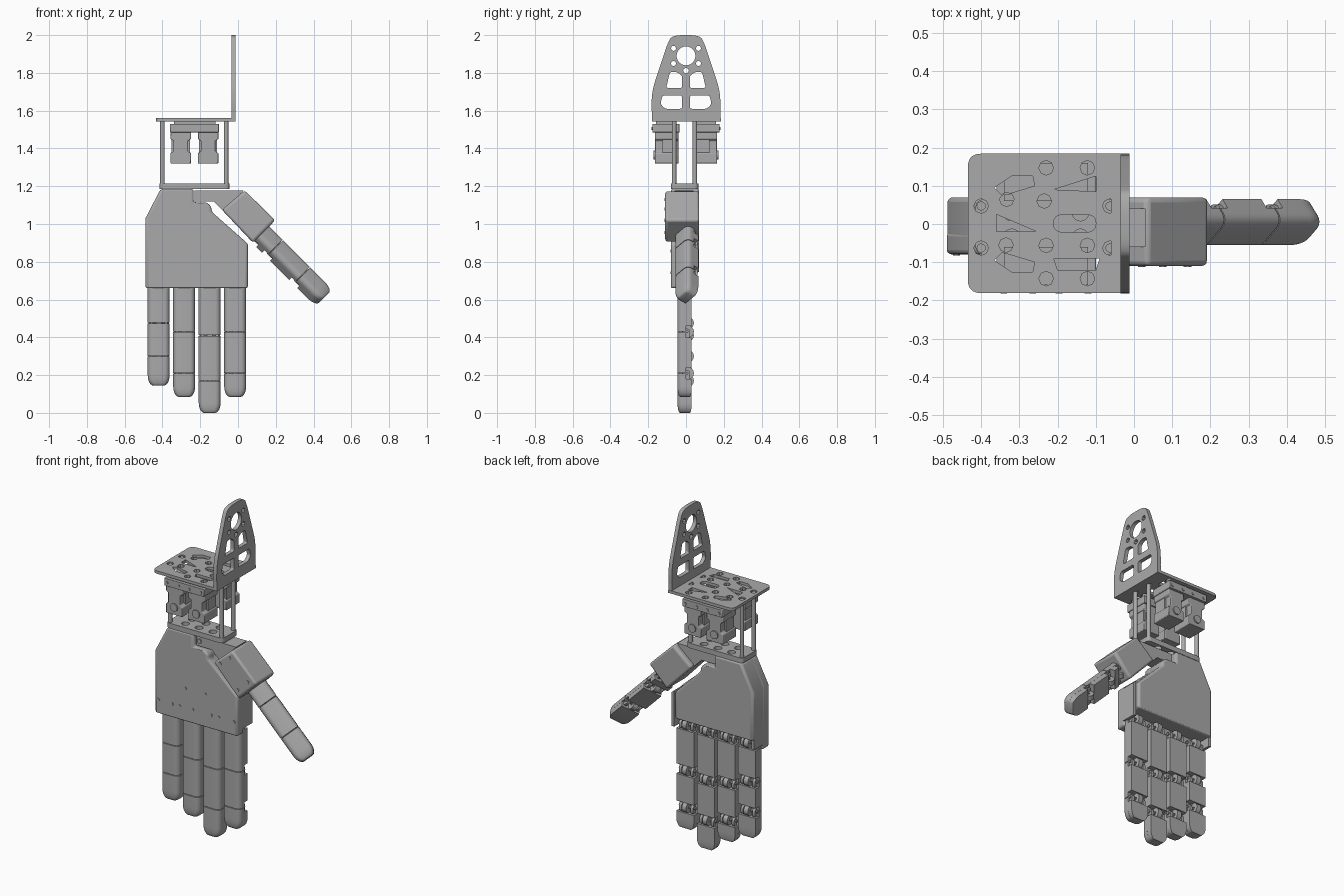
import bpy, bmesh, math
from mathutils import Matrix, Vector

old = bpy.data.objects.get("Cube")
if old:
    bpy.data.objects.remove(old, do_unlink=True)

grey = bpy.data.materials.new("plain_grey")
grey.use_nodes = True
COLOUR = (0.4, 0.4, 0.4, 1)
grey.diffuse_color = COLOUR
grey.node_tree.nodes["Principled BSDF"].inputs["Base Color"].default_value = COLOUR

# Drawing planes: sketch x, sketch y, extrusion direction
TOP = Matrix.Identity(4)
FRONT = Matrix(((1, 0, 0, 0), (0, 0, -1, 0), (0, 1, 0, 0), (0, 0, 0, 1)))
SIDE = Matrix(((0, 0, 1, 0), (1, 0, 0, 0), (0, 1, 0, 0), (0, 0, 0, 1)))


def finish(name, mesh, bevel=0.0):
    mesh.materials.clear()
    mesh.materials.append(grey)
    obj = bpy.data.objects.new(name, mesh)
    bpy.context.collection.objects.link(obj)
    if bevel:
        mod = obj.modifiers.new("bevel", "BEVEL")
        mod.width, mod.segments = bevel, 3
        mod.limit_method, mod.angle_limit = "ANGLE", math.radians(40)
    bpy.ops.object.select_all(action="DESELECT")
    bpy.context.view_layer.objects.active = obj
    obj.select_set(True)
    bpy.ops.object.shade_smooth_by_angle(angle=math.radians(32))
    return obj


def rounded(points, r, steps=5):
    """Polygon with each corner replaced by a small arc."""
    pts, out = [Vector(p) for p in points], []
    for i, p in enumerate(pts):
        a, b = pts[i - 1] - p, pts[(i + 1) % len(pts)] - p
        p0 = p + a.normalized() * min(r, a.length * 0.45)
        p1 = p + b.normalized() * min(r, b.length * 0.45)
        for k in range(steps + 1):
            t = k / steps
            out.append(p0 * (1 - t) ** 2 + p * 2 * t * (1 - t) + p1 * t ** 2)
    return out


def rect(x0, x1, y0, y1):
    return [(x0, y0), (x1, y0), (x1, y1), (x0, y1)]


def circle(x, y, r, n=16):
    return [(x + r * math.cos(i * math.tau / n), y + r * math.sin(i * math.tau / n)) for i in range(n)]


def plate(name, outline, plane, lo, hi, holes=(), bevel=0.0, place=None):
    """Extrude a flat outline, with holes, from lo to hi along the plane normal."""
    curve = bpy.data.curves.new(name, "CURVE")
    curve.dimensions, curve.fill_mode = "2D", "BOTH"
    curve.extrude = (hi - lo) / 2
    for loop in [outline, *holes]:
        spline = curve.splines.new("POLY")
        spline.points.add(len(loop) - 1)
        for point, co in zip(spline.points, loop):
            point.co = (co[0], co[1], 0, 1)
        spline.use_cyclic_u = True
    temp = bpy.data.objects.new(name + "_sketch", curve)
    mesh = bpy.data.meshes.new_from_object(temp)
    bpy.data.objects.remove(temp)
    mesh.transform((place or TOP) @ plane @ Matrix.Translation((0, 0, (lo + hi) / 2)))
    bm = bmesh.new()
    bm.from_mesh(mesh)
    bmesh.ops.remove_doubles(bm, verts=bm.verts, dist=1e-5)
    bmesh.ops.recalc_face_normals(bm, faces=bm.faces)
    bm.to_mesh(mesh)
    bm.free()
    mesh.name = name
    return finish(name, mesh, bevel)


def loft(name, section, rings, place):
    """Stack scaled copies of a cross-section; rings are (z, width, depth)."""
    bm = bmesh.new()
    loops = [[bm.verts.new((p[0] * sx, p[1] * sy, z)) for p in section] for z, sx, sy in rings]
    n = len(section)
    for a, b in zip(loops, loops[1:]):
        for i in range(n):
            bm.faces.new((a[i], a[(i + 1) % n], b[(i + 1) % n], b[i]))
    bm.faces.new(loops[0])
    bm.faces.new(loops[-1])
    bmesh.ops.recalc_face_normals(bm, faces=bm.faces)
    bm.transform(place)
    mesh = bpy.data.meshes.new(name)
    bm.to_mesh(mesh)
    bm.free()
    return finish(name, mesh)


def finger_section(half, back, front=-0.045, r=0.028):
    """Flat at the back, rounded at the front corners."""
    arc = [(math.cos(a), math.sin(a)) for a in [math.radians(15 * k) for k in range(7)]]
    right = [(half - r + r * c, front + r - r * s) for c, s in arc]
    return [(-half, back), (half, back)] + right + [(-x, y) for x, y in reversed(right)]


def finger(name, place, joints, length):
    stops = [0, *joints, length]
    gap = 0.03
    for i, (a, b) in enumerate(zip(stops, stops[1:])):
        last = i == len(stops) - 2
        if last:
            r = 0.055
            tip = [(-(b - r + r * math.sin(t)), 1 - 0.5 * (1 - math.cos(t)), 1 - 0.3 * (1 - math.cos(t)))
                   for t in [math.radians(15 * k) for k in range(7)]]
            pad_end = body_end = tip
        else:
            pad_end, body_end = [(-b + 0.002, 1, 1)], [(-b + gap, 1, 1)]
        loft(f"{name}_pad_{i}", finger_section(0.058, 0.0), [(-a - 0.002, 1, 1)] + pad_end, place)
        loft(f"{name}_back_{i}", finger_section(0.0575, 0.03), [(-a - gap, 1, 1)] + body_end, place)
        # Hinge lug between two cheeks, across the gap at the back
        plate(f"{name}_hinge_{i}", circle(0.01, -a, 0.032), SIDE, -0.014, 0.014, [circle(0.01, -a, 0.01, 8)], place=place)
        for s in (-1, 1):
            plate(f"{name}_cheek_{i}", rounded(rect(-0.02, 0.022, -a - 0.035, -a + 0.016), 0.02),
                  SIDE, s * 0.038 - 0.008, s * 0.038 + 0.008, place=place)
        plate(f"{name}_pin_{i}", circle(0.005, -a, 0.008, 8), SIDE, -0.054, 0.054, place=place)


# Four fingers: centre x, joints and tip measured down from the knuckle
KNUCKLE = 0.7
for name, x, j1, j2, tip in (("little_finger", -0.42, 0.476, 0.3, 0.145), ("ring_finger", -0.285, 0.43, 0.21, 0.085),
                             ("middle_finger", -0.15, 0.41, 0.17, 0), ("index_finger", -0.015, 0.43, 0.21, 0.085)):
    finger(name, Matrix.Translation((x, 0, KNUCKLE)), [KNUCKLE - j1, KNUCKLE - j2], KNUCKLE - tip)

# Thumb, leaning outward and rolled about its own axis
lean = Matrix.Rotation(math.radians(-45), 4, "Y") @ Matrix.Rotation(math.radians(40), 4, "Z")
finger("thumb", Matrix.Translation((0.12, 0.005, 0.945)) @ lean, [0.103, 0.307], 0.475)
plate("thumb_base", [(0.035, 1.178), (0.197, 1.02), (0.08, 0.9), (-0.085, 1.075)], FRONT, -0.07, 0.11, bevel=0.014)
for x, z in ((0.02, 1.13), (0.14, 1.02), (0.075, 0.955), (-0.04, 1.08)):
    plate("thumb_base_screw", circle(x, z, 0.01, 6), FRONT, 0.1, 0.113)
plate("thumb_bracket", [(-0.23, 1.178), (-0.23, 1.12), (-0.13, 1.12), (-0.07, 1.06), (0.03, 1.178)], FRONT, -0.04, 0.06)
plate("thumb_bracket_screw", circle(-0.21, 1.15, 0.014, 8), FRONT, 0.05, 0.066)

# Palm: front shell with a lip over the knuckles, shorter back shell
slope = [(-0.235, 1.185), (-0.235, 1.115), (-0.165, 1.115), (-0.14, 1.09), (-0.14, 1.065)]
plate("palm_front", [(-0.41, 1.185), *slope, (0.053, 0.895), (0.053, 0.66), (-0.49, 0.66), (-0.49, 1.03)],
      FRONT, 0.02, 0.08, bevel=0.016)
plate("palm_back", [(-0.41, 1.185), *slope, (0.025, 0.9), (0.025, 0.745), (-0.488, 0.745), (-0.488, 1.03)],
      FRONT, -0.07, 0.055, bevel=0.022)
plate("palm_edge", [(0.053, 0.89), (0.053, 0.69), (0.035, 0.69), (0.035, 0.905)], FRONT, -0.06, 0.04)
plate("palm_edge", [(-0.488, 1.0), (-0.488, 0.69), (-0.472, 0.69), (-0.472, 1.0)], FRONT, -0.06, 0.04)
for x in (-0.465, -0.375, -0.325, -0.24, -0.12, -0.07, 0.03):
    plate("palm_screw", circle(x, 0.742, 0.009, 6), FRONT, 0.07, 0.083)
for x in (-0.29, -0.16):
    plate("palm_screw", circle(x, 0.856, 0.009, 6), FRONT, 0.07, 0.083)

# Wrist plate and the four rods up to the mount
ROD_X, ROD_Y = (-0.4, -0.063), (-0.063, 0.047)
plate("wrist_plate", rounded(rect(-0.415, -0.045, -0.08, 0.065), 0.025), TOP, 1.185, 1.215,
      [circle(x, y, 0.022) for x in (-0.32, -0.23, -0.14) for y in (-0.035, 0.03)])
for x in ROD_X:
    for y in ROD_Y:
        plate("rod", circle(x, y, 0.012, 12), TOP, 1.2, 1.556)

# Mounting plate with screw holes and weight-saving slots
corner = [(-0.365, 0.095), (-0.32, 0.125), (-0.265, 0.125), (-0.26, 0.1), (-0.31, 0.085), (-0.345, 0.075)]
slots = [corner, [(x, -y) for x, y in corner], [(-0.21, 0.09), (-0.1, 0.125), (-0.1, 0.085)],
         [(-0.36, 0.025), (-0.255, -0.02), (-0.36, -0.02)], rounded(rect(-0.21, -0.1, -0.022, 0.025), 0.03),
         [(-0.21, -0.09), (-0.09, -0.09), (-0.1, -0.12), (-0.2, -0.12)]]
bolts = [(x, y) for x in ROD_X for y in ROD_Y] + [(x, y) for x in (-0.23, -0.122) for y in (0.147, -0.056, -0.143)]
bolts += [(-0.235, 0.06), (-0.333, 0.065), (-0.335, -0.055)]
plate("mount_plate", rounded(rect(-0.435, -0.012, -0.181, 0.184), 0.035), TOP, 1.543, 1.56,
      slots + [circle(x, y, 0.019, 8) for x, y in bolts])
plate("mount_corner", rect(-0.06, -0.012, -0.181, 0.184), TOP, 1.543, 1.56)

# Upright plate with round eye, four windows and bolt holes
half = [(0.182, 1.545), (0.182, 1.7), (0.1, 1.95), (0.075, 2.0)]
window = [(0.02, 1.72), (0.105, 1.72), (0.085, 1.805), (0.05, 1.805), (0.02, 1.785)]
low_window = [(0.02, 1.61), (0.11, 1.61), (0.135, 1.635), (0.125, 1.68), (0.02, 1.68)]
holes = [circle(0, 1.89, 0.05, 24), circle(0, 1.812, 0.015, 8)]
for s in (-1, 1):
    holes += [rounded([(s * y, z) for y, z in w], 0.012) for w in (window, low_window)]
    holes += [circle(s * 0.066, z, 0.014, 8) for z in (1.93, 1.85)]
plate("upright_plate", rounded(half + [(-y, z) for y, z in reversed(half)], 0.06), SIDE, -0.035, -0.012, holes)
plate("upright_foot", rect(-0.181, 0.182, 1.543, 1.6), SIDE, -0.035, -0.012)

# Four servos in two rows, hung from bars
side = [(0.054, 1.32), (0.054, 1.375), (0.038, 1.385), (0.038, 1.44), (0.054, 1.45), (0.054, 1.485)]
for s in (-1, 1):
    def depth(a, b):
        return sorted((s * a, s * b))
    plate("servo_bar", rect(-0.36, -0.1, 1.485, 1.53), FRONT, *depth(0.035, 0.178), bevel=0.004)
    plate("servo_bar_spacer", rect(-0.34, -0.12, 1.53, 1.545), FRONT, *depth(0.06, 0.16))
    for x in (-0.303, -0.158):
        body = [(x + a, z) for a, z in side] + [(x - a, z) for a, z in reversed(side)]
        plate("servo_body", body, FRONT, *depth(0.04, 0.165), bevel=0.004)
        plate("servo_core", rect(x - 0.048, x + 0.048, 1.34, 1.48), FRONT, *depth(0.05, 0.125))
        plate("servo_horn", circle(x, 1.365, 0.024, 12), FRONT, *depth(0.16, 0.172))
        for dx in (-0.038, 0.038):
            plate("servo_screw", circle(x + dx, 1.505, 0.009, 6), FRONT, *depth(0.17, 0.182))
